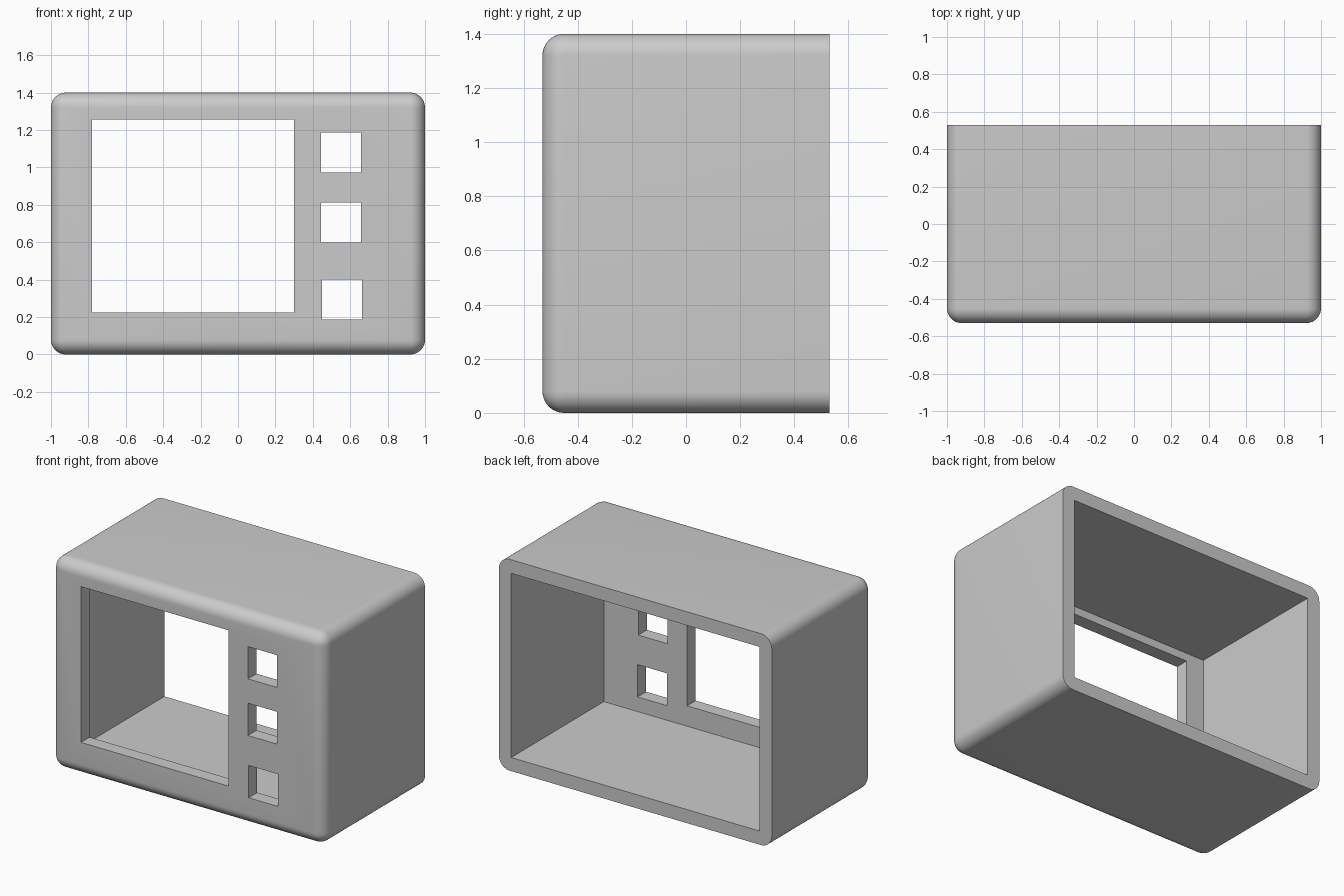
import bpy
import bmesh
import math

old = bpy.data.objects.get("Cube")
if old:
    bpy.data.objects.remove(old, do_unlink=True)

W, D, H = 2.0, 1.06, 1.4      # outer size
WALL, ROUND = 0.09, 0.08      # wall thickness, edge radius


def material(name, color):
    m = bpy.data.materials.new(name)
    m.use_nodes = True
    m.diffuse_color = color
    m.node_tree.nodes["Principled BSDF"].inputs["Base Color"].default_value = color
    return m


def box(name, x, y, z):
    """Box spanning the (low, high) pairs x, y and z."""
    bm = bmesh.new()
    bmesh.ops.create_cube(bm, size=1)
    for v in bm.verts:
        v.co = [r[0] if c < 0 else r[1] for c, r in zip(v.co, (x, y, z))]
    mesh = bpy.data.meshes.new(name)
    bm.to_mesh(mesh)
    bm.free()
    ob = bpy.data.objects.new(name, mesh)
    bpy.context.collection.objects.link(ob)
    return ob


# Housing: every edge rounded except the four around the open back
housing = box("housing", (-W / 2, W / 2), (-D / 2, D / 2), (0, H))
housing.data.materials.append(material("plain grey", (0.6, 0.6, 0.6, 1)))
bm = bmesh.new()
bm.from_mesh(housing.data)
edges = [e for e in bm.edges if min(v.co.y for v in e.verts) < 0]
bmesh.ops.bevel(bm, geom=edges, offset=ROUND, segments=10, profile=0.5,
                affect='EDGES')
bm.to_mesh(housing.data)
bm.free()

# Openings: hollow interior, screen window and three control windows
front = (-D / 2 - 0.1, -D / 2 + WALL + 0.1)
cutters = [
    box("interior_cutter", (-W / 2 + WALL, W / 2 - WALL),
        (-D / 2 + WALL, D / 2 + 0.1), (WALL, H - WALL)),
    box("screen_cutter", (-0.78, 0.3), front, (0.225, 1.257)),
]
SIDE = 0.214
for i, (x, z) in enumerate([(0.444, 0.973), (0.444, 0.598), (0.449, 0.187)]):
    cutters.append(box(f"control_cutter_{i + 1}", (x, x + SIDE), front, (z, z + SIDE)))

bpy.ops.object.select_all(action='DESELECT')
housing.select_set(True)
bpy.context.view_layer.objects.active = housing
for c in cutters:
    mod = housing.modifiers.new(c.name, 'BOOLEAN')
    mod.operation = 'DIFFERENCE'
    mod.solver = 'EXACT'
    mod.object = c
    bpy.ops.object.modifier_apply(modifier=mod.name)
for c in cutters:
    bpy.data.objects.remove(c, do_unlink=True)

bpy.ops.object.shade_smooth_by_angle(angle=math.radians(30))
